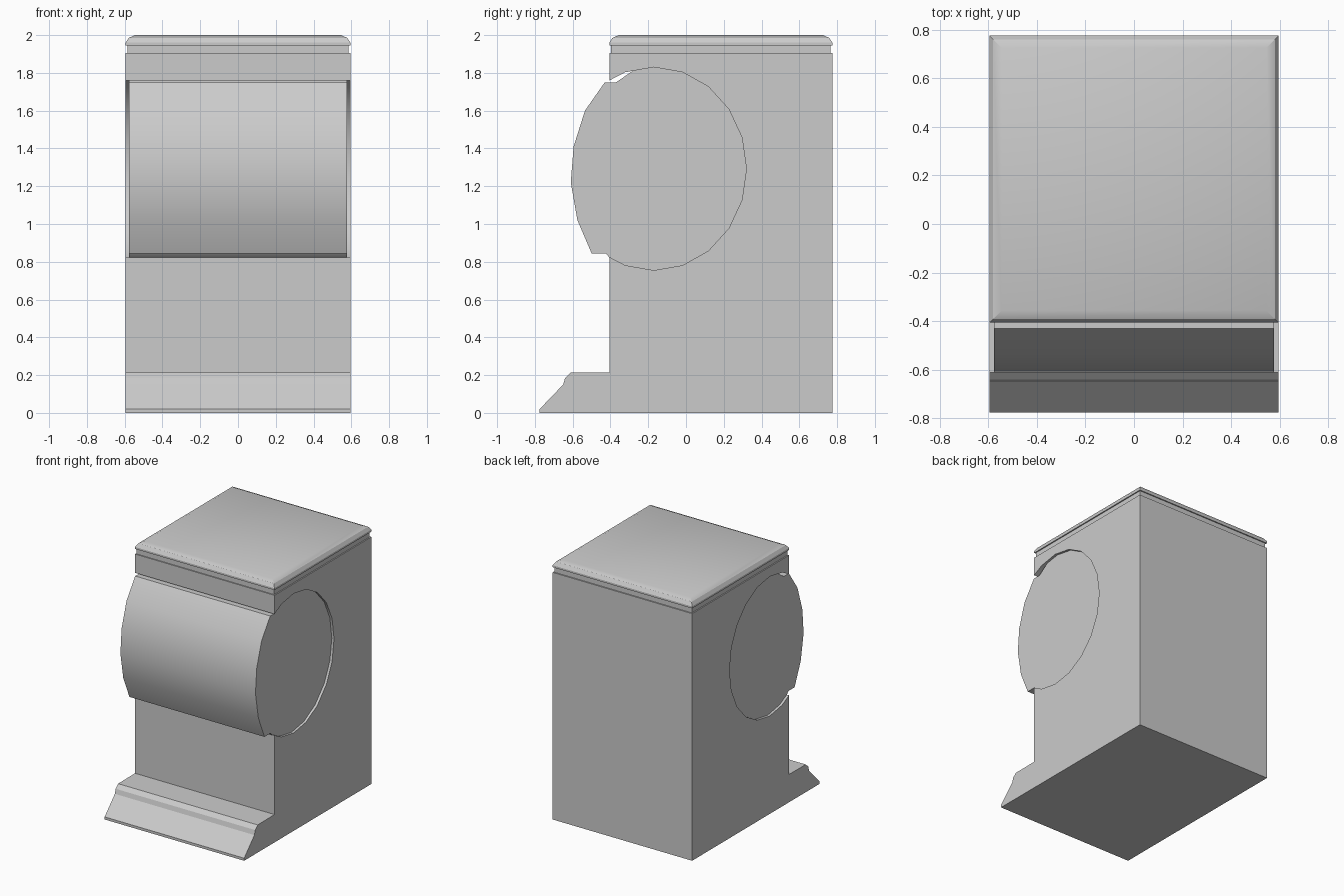
import bpy, bmesh, math

if "Cube" in bpy.data.objects:
    bpy.data.objects.remove(bpy.data.objects["Cube"])

CY, CZ, RY, RZ = -0.17, 1.2925, 0.49, 0.5375   # barrel socket ellipse
HALF = 0.595                                   # half width of the cabinet


def ellipse(step):
    a = math.radians(18 * step)
    return (CY + RY * math.sin(a), CZ + RZ * math.cos(a))


def finish(name, bm):
    bmesh.ops.recalc_face_normals(bm, faces=bm.faces[:])
    mesh = bpy.data.meshes.new(name)
    bm.to_mesh(mesh)
    bm.free()
    ob = bpy.data.objects.new(name, mesh)
    bpy.context.collection.objects.link(ob)
    bpy.ops.object.select_all(action='DESELECT')
    ob.select_set(True)
    bpy.context.view_layer.objects.active = ob
    bpy.ops.object.shade_smooth_by_angle(angle=math.radians(25))
    return ob


def extrude_profile(name, points, half):
    """Extrude a closed (y, z) outline symmetrically along x."""
    bm = bmesh.new()
    face = bm.faces.new([bm.verts.new((-half, y, z)) for y, z in points])
    new = bmesh.ops.extrude_face_region(bm, geom=[face], use_keep_orig=True)
    verts = [v for v in new["geom"] if isinstance(v, bmesh.types.BMVert)]
    bmesh.ops.translate(bm, verts=verts, vec=(2 * half, 0, 0))
    return finish(name, bm)


def loft_rings(name, rings, y0, y1):
    """Stack rectangles given as (z, inset) pairs."""
    bm = bmesh.new()
    loops = []
    for z, i in rings:
        x = HALF - i
        loops.append([bm.verts.new(p) for p in (
            (-x, y0 + i, z), (x, y0 + i, z), (x, y1 - i, z), (-x, y1 - i, z))])
    for a, b in zip(loops, loops[1:]):
        for k in range(4):
            n = (k + 1) % 4
            bm.faces.new((a[k], a[n], b[n], b[k]))
    bm.faces.new(loops[0])
    bm.faces.new(loops[-1])
    return finish(name, bm)


# Cabinet body: sloping foot at the front, round socket cut into the face
socket = [ellipse(s) for s in range(-1, 12)]
body = [(0.775, 0), (-0.775, 0), (-0.775, 0.02), (-0.65, 0.15), (-0.64, 0.185),
        (-0.61, 0.213), (-0.405, 0.215), (-0.405, 0.825)]
body += socket[::-1] + [(-0.405, 1.76), (-0.405, 1.905), (0.775, 1.905)]
extrude_profile("cabinet_body", body, HALF)

# Barrel set into the socket, slightly narrower than the body
barrel = [(-0.28, 1.812)] + [ellipse(s) for s in range(0, 12)]
barrel += [(-0.405, 0.822), (-0.425, 0.845), (-0.50, 0.845), (-0.575, 1.02),
           (-0.61, 1.22), (-0.595, 1.41), (-0.535, 1.60), (-0.43, 1.75),
           (-0.37, 1.75)]
extrude_profile("barrel", barrel, 0.576)

# Lid with recessed neck and bevelled upper edge
loft_rings("lid", [(1.905, 0.009), (1.945, 0.009), (1.945, 0), (1.96, 0),
                   (1.985, 0.016), (2.0, 0.05)], -0.406, 0.775)
